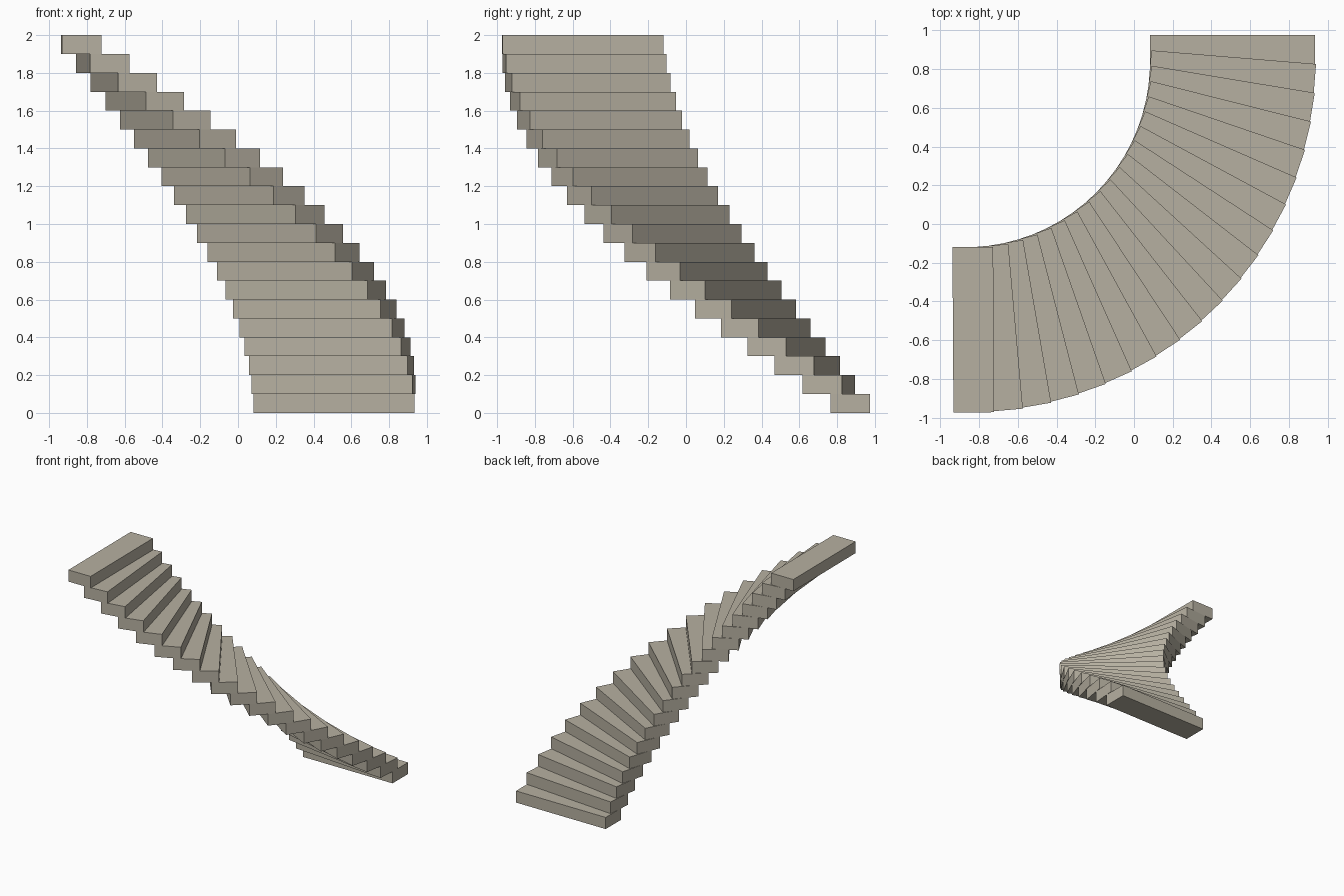
import bpy
from math import radians
from mathutils import Matrix, Vector

if "Cube" in bpy.data.objects:
    bpy.data.objects.remove(bpy.data.objects["Cube"])

STEPS = 20
RISE = 0.1
TURN = radians(89.65)                   # turn from first to last step
PIVOT = Vector((-0.873, 0.835, 0))      # axis the flight turns around
OFFSET = Vector((1.381, 0.035, 0))      # first tread centre from the axis
SIZE = (0.853, 0.21, RISE)              # width, depth, height of one step

# Warm grey stone
stone = bpy.data.materials.new("warm_grey_stone")
stone.diffuse_color = (0.47, 0.435, 0.356, 1)
stone.use_nodes = True
stone.node_tree.nodes["Principled BSDF"].inputs["Base Color"].default_value = stone.diffuse_color


def add_step(i):
    # One solid block, turned clockwise and raised by its place in the flight
    turn = Matrix.Rotation(-i * TURN / (STEPS - 1), 4, 'Z')
    bpy.ops.mesh.primitive_cube_add(size=1)
    step = bpy.context.object
    step.name = f"stair_step_{i + 1:02d}"
    step.data.transform(Matrix.Diagonal((*SIZE, 1)))
    step.data.materials.append(stone)
    lift = Vector((0, 0, RISE * (i + 0.5)))
    step.matrix_world = Matrix.Translation(PIVOT + turn @ OFFSET + lift) @ turn


# Quarter-turn flight of steps
for i in range(STEPS):
    add_step(i)
